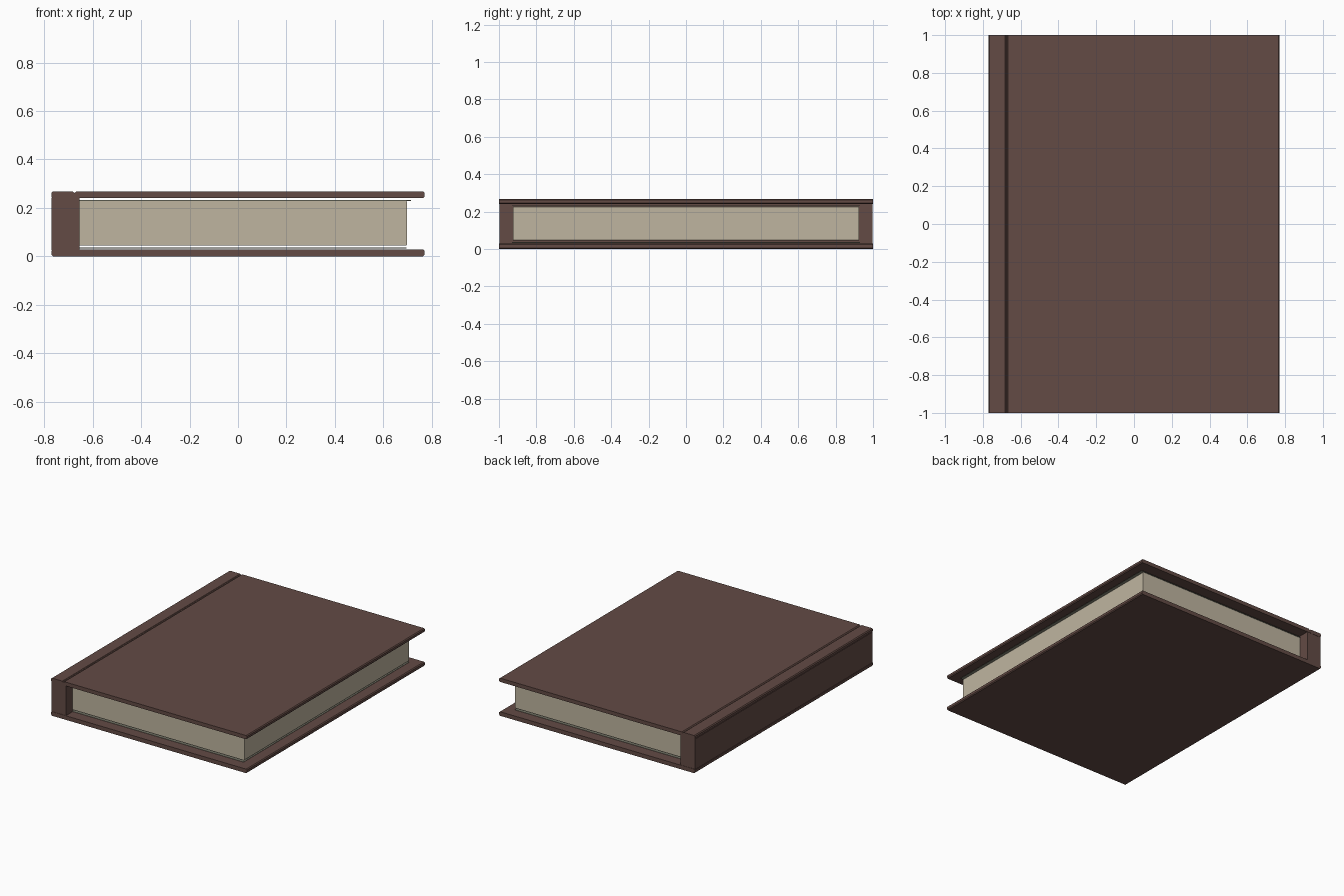
import bpy
import bmesh

old = bpy.data.objects.get("Cube")
if old:
    bpy.data.objects.remove(old, do_unlink=True)


def material(name, rgb):
    m = bpy.data.materials.new(name)
    m.use_nodes = True
    m.diffuse_color = (*rgb, 1)
    m.node_tree.nodes["Principled BSDF"].inputs["Base Color"].default_value = (*rgb, 1)
    return m


leather = material("brown leather", (0.125, 0.070, 0.059))
paper = material("cream paper", (0.52, 0.46, 0.35))
endpaper = material("grey green endpaper", (0.25, 0.25, 0.19))


def extrude_profile(name, profile, half_length, mat):
    """Extrude an x-z outline along y, centred on y = 0."""
    bm = bmesh.new()
    face = bm.faces.new([bm.verts.new((x, -half_length, z)) for x, z in profile])
    result = bmesh.ops.extrude_face_region(bm, geom=[face])
    verts = [v for v in result["geom"] if isinstance(v, bmesh.types.BMVert)]
    bmesh.ops.translate(bm, verts=verts, vec=(0, 2 * half_length, 0))
    bmesh.ops.recalc_face_normals(bm, faces=bm.faces)
    mesh = bpy.data.meshes.new(name)
    bm.to_mesh(mesh)
    bm.free()
    mesh.materials.append(mat)
    obj = bpy.data.objects.new(name, mesh)
    bpy.context.collection.objects.link(obj)
    return obj


def slab(name, x0, x1, z0, z1, half_length, mat, c=0.0):
    """Rectangular bar, with long edges chamfered by c."""
    if c:
        outline = [(x0 + c, z0), (x1 - c, z0), (x1, z0 + c), (x1, z1 - c),
                   (x1 - c, z1), (x0 + c, z1), (x0, z1 - c), (x0, z0 + c)]
    else:
        outline = [(x0, z0), (x1, z0), (x1, z1), (x0, z1)]
    return extrude_profile(name, outline, half_length, mat)


# Covers, the upper one split by a narrow hinge crease
slab("back_cover", -0.77, 0.77, 0, 0.029, 1, leather, 0.006)
slab("front_cover", -0.673, 0.77, 0.241, 0.268, 1, leather, 0.006)
slab("front_hinge_strip", -0.77, -0.677, 0.241, 0.268, 1, leather, 0.006)
slab("crease_bottom", -0.685, -0.665, 0.245, 0.262, 1, leather)

# Spine block with softened outer edges
slab("spine", -0.769, -0.655, 0.004, 0.264, 0.998, leather, 0.022)

# Page block and the thin endpapers
slab("page_block", -0.66, 0.697, 0.044, 0.228, 0.925, paper, 0.003)
slab("upper_endpaper", -0.66, 0.715, 0.229, 0.232, 0.93, endpaper)
slab("lower_endpaper", -0.66, 0.695, 0.033, 0.036, 0.93, endpaper)
